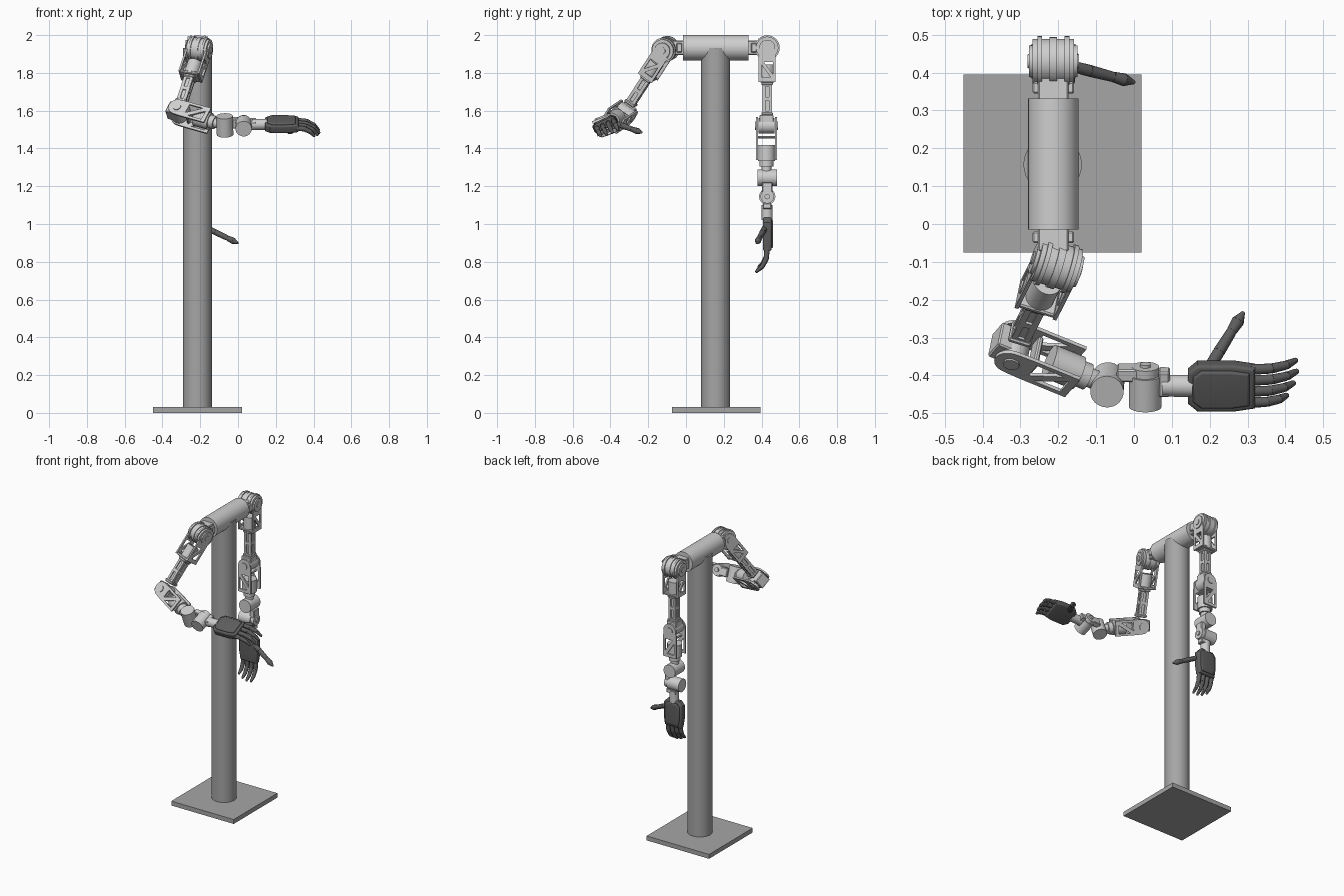
import bpy, bmesh, math
from mathutils import Matrix, Vector

cube = bpy.data.objects.get("Cube")
if cube:
    bpy.data.objects.remove(cube)


def material(name, value):
    m = bpy.data.materials.new(name)
    m.use_nodes = True
    color = (value, value, value, 1)
    m.diffuse_color = color
    m.node_tree.nodes["Principled BSDF"].inputs["Base Color"].default_value = color
    return m


STAND = material("stand grey", 0.38)
METAL = material("light metal", 0.62)
DARK = material("dark hand grey", 0.11)
TURN = {"X": Matrix.Rotation(math.pi / 2, 4, "Y"),
        "Y": Matrix.Rotation(math.pi / 2, 4, "X"), "Z": Matrix()}
# Plate planes: outline (u, v) becomes (y, z) or (x, z)
FLAT = {"X": Matrix(((0, 0, 1, 0), (1, 0, 0, 0), (0, 1, 0, 0), (0, 0, 0, 1))),
        "Y": Matrix(((1, 0, 0, 0), (0, 0, -1, 0), (0, 1, 0, 0), (0, 0, 0, 1)))}
made = []


class Part:
    """Collects primitives into one mesh object."""

    def __init__(self):
        self.bm = bmesh.new()

    def box(self, center, size, bevel=0.004):
        m = Matrix.Translation(center) @ Matrix.Diagonal((*size, 1))
        verts = bmesh.ops.create_cube(self.bm, size=1, matrix=m)["verts"]
        if bevel:
            edges = list({e for v in verts for e in v.link_edges})
            bmesh.ops.bevel(self.bm, geom=edges, offset=bevel, segments=1, affect="EDGES")

    def cyl(self, center, axis, r, length, r2=None):
        bmesh.ops.create_cone(self.bm, cap_ends=True, segments=32, radius1=r,
                              radius2=r if r2 is None else r2, depth=length,
                              matrix=Matrix.Translation(center) @ TURN[axis])

    def limb(self, points, radii):
        # Tapered links with ball joints
        for i, (a, b) in enumerate(zip(points, points[1:])):
            d = b - a
            m = Matrix.Translation((a + b) / 2) @ d.to_track_quat("Z", "Y").to_matrix().to_4x4()
            bmesh.ops.create_cone(self.bm, cap_ends=True, segments=14, radius1=radii[i],
                                  radius2=radii[i + 1], depth=d.length * 0.92, matrix=m)
        for p, r in zip(points, radii):
            bmesh.ops.create_uvsphere(self.bm, u_segments=14, v_segments=8,
                                      radius=r * 0.95, matrix=Matrix.Translation(p))

    def plate(self, center, axis, outlines, thick, bevel=0.0):
        # First outline is the rim, later ones are holes
        curve = bpy.data.curves.new("outline", "CURVE")
        curve.dimensions, curve.fill_mode = "2D", "BOTH"
        curve.extrude, curve.bevel_depth = thick / 2 - bevel, bevel
        for outline in outlines:
            s = curve.splines.new("POLY")
            s.points.add(len(outline) - 1)
            for p, (u, v) in zip(s.points, outline):
                p.co = (u, v, 0, 1)
            s.use_cyclic_u = True
        ob = bpy.data.objects.new("outline", curve)
        bpy.context.collection.objects.link(ob)
        dg = bpy.context.evaluated_depsgraph_get()
        mesh = bpy.data.meshes.new_from_object(ob.evaluated_get(dg))
        mesh.transform(Matrix.Translation(center) @ FLAT[axis])
        self.bm.from_mesh(mesh)
        bpy.data.objects.remove(ob)
        bpy.data.curves.remove(curve)
        bpy.data.meshes.remove(mesh)

    def done(self, name, mat, frame=Matrix()):
        self.bm.transform(frame)
        bmesh.ops.remove_doubles(self.bm, verts=self.bm.verts, dist=1e-5)
        bmesh.ops.recalc_face_normals(self.bm, faces=self.bm.faces)
        mesh = bpy.data.meshes.new(name)
        self.bm.to_mesh(mesh)
        self.bm.free()
        mesh.materials.append(mat)
        ob = bpy.data.objects.new(name, mesh)
        bpy.context.collection.objects.link(ob)
        made.append(ob)


def frame(origin, down, back, side):
    """Local -z runs along the limb, y to the back of the hand, x to the thumb."""
    z = -Vector(down).normalized()
    y = Vector(back)
    y = (y - z * y.dot(z)).normalized()
    x = y.cross(z) * side
    m = Matrix((x, y, z)).transposed().to_4x4()
    m.translation = origin
    return m


def tongue(r, half, bottom):
    """Round-topped bracket outline."""
    arc = [(r * math.cos(a * math.pi / 10), r * math.sin(a * math.pi / 10)) for a in range(11)]
    return arc + [(-half, -r), (-half, bottom), (half, bottom), (half, -r)]


def triangles(top, bottom, half):
    """Pair of opposed triangular cutouts."""
    gap = (top - bottom) * 0.2
    return [[(-half, top - gap), (-half, bottom), (half * 0.6, bottom)],
            [(half, top), (half, bottom + gap), (-half * 0.6, top)]]


def upper_arm(prefix, m):
    p = Part()
    # Ribbed shoulder drum
    p.cyl((0, 0, 0), "X", 0.059, 0.11)
    for x, r, w in ((-0.036, 0.066, 0.012), (0, 0.064, 0.02), (0.036, 0.066, 0.012)):
        p.cyl((x, 0, 0), "X", r, w)
    p.cyl((0, 0, 0), "X", 0.042, 0.128)
    p.cyl((0, 0, 0), "X", 0.018, 0.136)
    p.done(prefix + "_shoulder_drum", METAL, m)
    # Shoulder bracket with cutouts
    p = Part()
    for s in (-1, 1):
        p.plate((s * 0.053, 0, 0), "X", [tongue(0.042, 0.045, -0.18)]
                + triangles(-0.075, -0.155, 0.03), 0.01)
    p.box((0, 0, -0.175), (0.1, 0.08, 0.016))
    p.cyl((0, 0, -0.13), "Z", 0.038, 0.085)
    p.done(prefix + "_shoulder_bracket", METAL, m)
    # Slotted upper arm tube
    p = Part()
    p.box((0, 0, -0.27), (0.034, 0.034, 0.18), 0)
    rim = [(-0.024, -0.36), (0.024, -0.36), (0.024, -0.18), (-0.024, -0.18)]
    slots = [[(-0.009, z), (0.009, z), (0.009, z + 0.055), (-0.009, z + 0.055)]
             for z in (-0.335, -0.26)]
    for s in (-1, 1):
        p.plate((s * 0.022, 0, 0), "X", [rim] + slots, 0.007)
        p.plate((0, s * 0.022, 0), "Y", [rim] + slots, 0.007)
    for z in (-0.19, -0.35):
        p.box((0, 0, z), (0.062, 0.062, 0.016))
    p.done(prefix + "_upper_arm", METAL, m)


def elbow(prefix, m):
    p = Part()
    # Elbow motor and side plates
    p.cyl((0, 0, 0), "Y", 0.04, 0.085)
    p.box((0, 0, 0.035), (0.07, 0.075, 0.045))
    for s in (-1, 1):
        p.plate((0, s * 0.05, 0), "Y", [tongue(0.046, 0.048, -0.18)]
                + triangles(-0.06, -0.16, 0.034), 0.01)
        p.cyl((0, s * 0.055, 0), "Y", 0.022, 0.01)
    p.box((0, 0, -0.06), (0.05, 0.095, 0.014))
    p.done(prefix + "_elbow_bracket", METAL, m)
    p = Part()
    p.cyl((0, 0, -0.145), "Z", 0.046, 0.085)
    p.cyl((0, 0, -0.2), "Z", 0.036, 0.03)
    p.cyl((0, 0, -0.235), "Z", 0.026, 0.05)
    p.done(prefix + "_forearm_motor", METAL, m)


def wrist(prefix, m):
    p = Part()
    # Two crossed motor cans and the link joining them
    p.cyl((0, 0, 0), "Y", 0.044, 0.105)
    p.cyl((-0.015, 0, -0.1), "X", 0.043, 0.09)
    p.done(prefix + "_wrist_motors", METAL, m)
    p = Part()
    p.box((0.035, 0, -0.06), (0.035, 0.055, 0.07))
    p.cyl((0.038, 0, -0.1), "X", 0.036, 0.03)
    p.cyl((0.045, 0, -0.1), "X", 0.014, 0.032)
    p.box((0.01, 0, -0.15), (0.07, 0.045, 0.03))
    p.cyl((0, 0, -0.185), "Z", 0.029, 0.08)
    p.done(prefix + "_wrist_link", METAL, m)


def hand(prefix, m, thumb_tip):
    p = Part()
    # Palm with a raised back shell
    half = [(0.04, 0), (0.058, -0.02), (0.058, -0.11), (0.05, -0.158)]
    outline = half + [(-x, z) for x, z in reversed(half)]
    p.plate((0, 0, 0), "Y", [outline], 0.045, 0.01)
    p.plate((0, 0.014, 0), "Y", [[(x * 0.8, z * 0.84 - 0.012) for x, z in outline]], 0.034, 0.008)
    p.done(prefix + "_palm", DARK, m)
    # Curled fingers
    p = Part()
    for i, reach in enumerate((0.8, 0.95, 1.02, 1.0)):
        x = -0.048 + 0.032 * i
        pts, angle = [Vector((x, 0, -0.155))], 0.1
        for length in (0.055, 0.045, 0.038):
            step = Vector((x * 0.1, -math.sin(angle), -math.cos(angle)))
            pts.append(pts[-1] + step * length * reach)
            angle += 0.38
        p.limb(pts, (0.0145, 0.0135, 0.012, 0.008))
    p.done(prefix + "_fingers", DARK, m)
    # Long jointed thumb
    p = Part()
    a, b = Vector((0.045, -0.012, -0.045)), Vector(thumb_tip)
    p.limb([a.lerp(b, t) for t in (0, 0.3, 0.68, 0.86, 1)], (0.015, 0.016, 0.014, 0.017, 0.007))
    p.done(prefix + "_thumb", DARK, m)


# Stand: base plate, column and cross tube
p = Part()
p.box((-0.215, 0.16, 0.015), (0.47, 0.47, 0.03), 0)
p.done("base_plate", STAND)
p = Part()
p.cyl((-0.215, 0.157, 0.978), "Z", 0.077, 1.905)
p.done("column", STAND)
p = Part()
p.cyl((-0.213, 0.158, 1.933), "Y", 0.067, 0.346)
p.done("cross_tube", METAL)
p = Part()
for y in (-0.035, 0.36):
    p.box((-0.213, y, 1.933), (0.08, 0.075, 0.075))
    p.box((-0.213, y, 1.933), (0.11, 0.03, 0.05))
p.done("shoulder_mounts", METAL)

# Hanging arm
down, back = (0, 0, -1), (0, 1, 0)
x, y = -0.213, 0.43
upper_arm("hanging", frame((x, y, 1.933), down, back, 1))
elbow("hanging", frame((x, y - 0.004, 1.52), down, back, 1))
wrist("hanging", frame((x, y, 1.245), down, back, 1))
hand("hanging", frame((x, y, 1.025), down, back, 1), (0.21, -0.055, -0.125))

# Bent arm, mirrored
shoulder, bend = Vector((-0.205, -0.108, 1.925)), Vector((-0.315, -0.325, 1.59))
can, grip = Vector((-0.07, -0.425, 1.522)), Vector((0.152, -0.428, 1.528))
hinge = (bend - shoulder).cross(can - bend)
upper_arm("bent", frame(shoulder, bend - shoulder, hinge, -1))
elbow("bent", frame(bend, can - bend, hinge, -1))
wrist("bent", frame(can, grip - can, (0, -0.35, 0.94), -1))
hand("bent", frame(grip, (1, 0, 0), (0, -0.42, 0.9), -1), (0.155, -0.12, -0.135))

# Smooth round surfaces, keep edges sharp
bpy.ops.object.select_all(action="DESELECT")
for ob in made:
    ob.select_set(True)
bpy.context.view_layer.objects.active = made[0]
bpy.ops.object.shade_smooth_by_angle(angle=math.radians(32))
